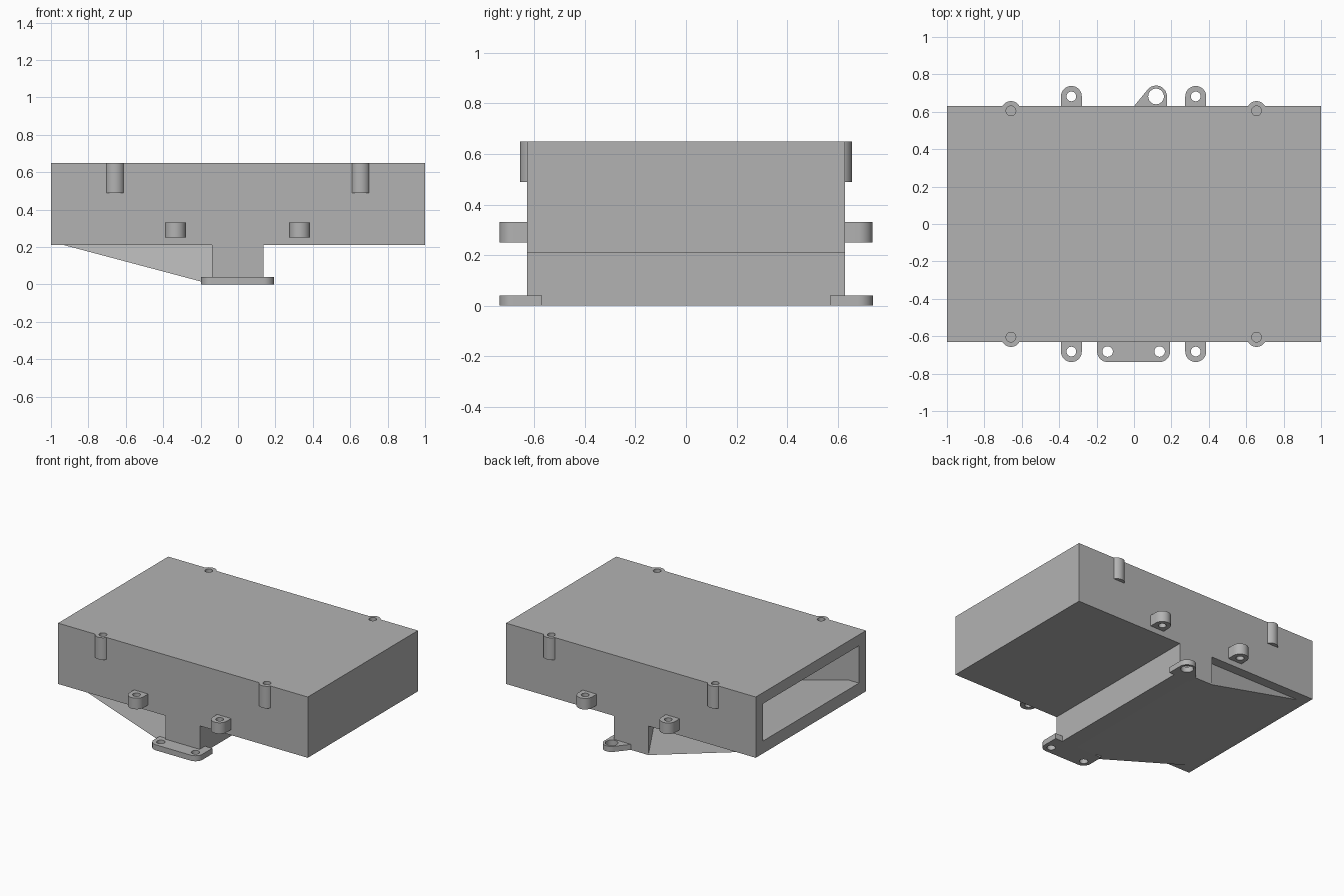
import bpy, bmesh
from math import cos, sin, pi, radians, atan2, acos, hypot
from mathutils import Vector

if "Cube" in bpy.data.objects:
    bpy.data.objects.remove(bpy.data.objects["Cube"])

grey = bpy.data.materials.new("plain_grey")
grey.use_nodes = True
COLOR = (0.45, 0.45, 0.45, 1)
grey.diffuse_color = COLOR
grey.node_tree.nodes["Principled BSDF"].inputs["Base Color"].default_value = COLOR


def arc(cx, cy, r, a0, a1, n=16):
    """Points along an arc, angles in degrees."""
    return [(cx + r * cos(radians(a0 + (a1 - a0) * i / n)),
             cy + r * sin(radians(a0 + (a1 - a0) * i / n))) for i in range(n + 1)]


def circle(cx, cy, r, n=32):
    return arc(cx, cy, r, 0, 360, n)[:-1]


def prism(name, loops, low, high, axis="z"):
    """Extrude an outline (first loop) with holes (other loops) along z or y."""
    bm = bmesh.new()
    for loop in loops:
        if axis == "z":
            verts = [bm.verts.new((a, b, low)) for a, b in loop]
        else:
            verts = [bm.verts.new((a, low, b)) for a, b in loop]
        for i, v in enumerate(verts):
            bm.edges.new((v, verts[i - 1]))
    bmesh.ops.triangle_fill(bm, edges=bm.edges[:], use_beauty=True)
    ext = bmesh.ops.extrude_face_region(bm, geom=bm.faces[:], use_keep_orig=True)
    move = Vector((0, 0, high - low)) if axis == "z" else Vector((0, high - low, 0))
    bmesh.ops.translate(bm, vec=move,
                        verts=[g for g in ext["geom"] if isinstance(g, bmesh.types.BMVert)])
    return finish(name, bm)


def finish(name, bm):
    bmesh.ops.recalc_face_normals(bm, faces=bm.faces[:])
    mesh = bpy.data.meshes.new(name)
    bm.to_mesh(mesh)
    bm.free()
    mesh.materials.append(grey)
    obj = bpy.data.objects.new(name, mesh)
    bpy.context.collection.objects.link(obj)
    return obj


def boolean(target, tool, operation):
    """Apply a boolean and discard the tool."""
    mod = target.modifiers.new("cut", "BOOLEAN")
    mod.operation, mod.object, mod.solver = operation, tool, "EXACT"
    graph = bpy.context.evaluated_depsgraph_get()
    mesh = bpy.data.meshes.new_from_object(target.evaluated_get(graph))
    target.modifiers.clear()
    target.data = mesh
    bpy.data.objects.remove(tool)


# Housing with the keel below it
TOP, DECK, HALF = 0.65, 0.21, 0.63
KEEL_L, KEEL_R = 0.135, -0.14
housing = prism("housing", [[(-1, TOP), (-1, DECK), (KEEL_R, DECK), (KEEL_R, 0),
                             (KEEL_L, 0), (KEEL_L, DECK), (1, DECK), (1, TOP)]],
                -HALF, HALF, "y")

# Sloped duct under the open end, with undercut sides
bm = bmesh.new()
for s in (-1, 1):
    for co in ((-0.93, s * 0.56, DECK), (KEEL_R, s * 0.56, DECK), (KEEL_R, s * HALF, 0)):
        bm.verts.new(co)
bmesh.ops.convex_hull(bm, input=bm.verts[:])
boolean(housing, finish("duct", bm), "UNION")

# Screw bosses at the top edge
bosses = [(x, y) for x in (-0.658, 0.655) for y in (-0.605, 0.605)]
for x, y in bosses:
    boolean(housing, prism("boss", [circle(x, y, 0.052)], 0.49, TOP), "UNION")

# Hollow inside, open at one end and running down into the duct
boolean(housing, prism("cavity", [[(-1.1, 0.57), (-1.1, 0.3), (-0.92, 0.3), (KEEL_R, 0.09),
                                   (0.05, 0.09), (0.05, 0.29), (0.92, 0.29), (0.92, 0.57)]],
                       -0.55, 0.55, "y"), "DIFFERENCE")

# Blind screw holes
for x, y in bosses:
    boolean(housing, prism("screw_hole", [circle(x, y, 0.026)], 0.53, 0.7), "DIFFERENCE")

# Mounting lugs on both long sides
for side, s in (("front", -1), ("back", 1)):
    for hand, x in (("right", -0.335), ("left", 0.33)):
        outline = [(x + 0.056, 0.6)] + arc(x, 0.682, 0.056, 0, 180) + [(x - 0.056, 0.6)]
        loops = [[(a, s * b) for a, b in loop]
                 for loop in (outline, circle(x, 0.682, 0.026))]
        prism(f"{side}_{hand}_lug", loops, 0.25, 0.33)

# Front foot plate with two holes
R = 0.056
plate = ([(-0.197, -0.57)] + arc(-0.197 + R, -0.738 + R, R, 180, 270, 10)
         + arc(0.193 - R, -0.738 + R, R, 270, 360, 10) + [(0.193, -0.57)])
prism("front_foot", [plate, circle(-0.141, -0.682, 0.028), circle(0.137, -0.682, 0.028)],
      0, 0.04)

# Back foot: teardrop tab tangent to its rounded end
cx, cy, r = 0.118, 0.682, 0.058
dx, dy = -cx, HALF - cy
tangent = atan2(dy, dx) - acos(r / hypot(dx, dy))
tangent = tangent * 180 / pi % 360
tab = [(cx + r, 0.57)] + arc(cx, cy, r, 0, tangent) + [(0, HALF), (0, 0.57)]
prism("back_foot", [tab, circle(cx, cy, 0.042)], 0, 0.04)

# Smooth round walls, sharp edges kept
for obj in bpy.context.scene.objects:
    obj.select_set(obj.type == "MESH")
bpy.context.view_layer.objects.active = housing
bpy.ops.object.shade_smooth_by_angle(angle=radians(30))
